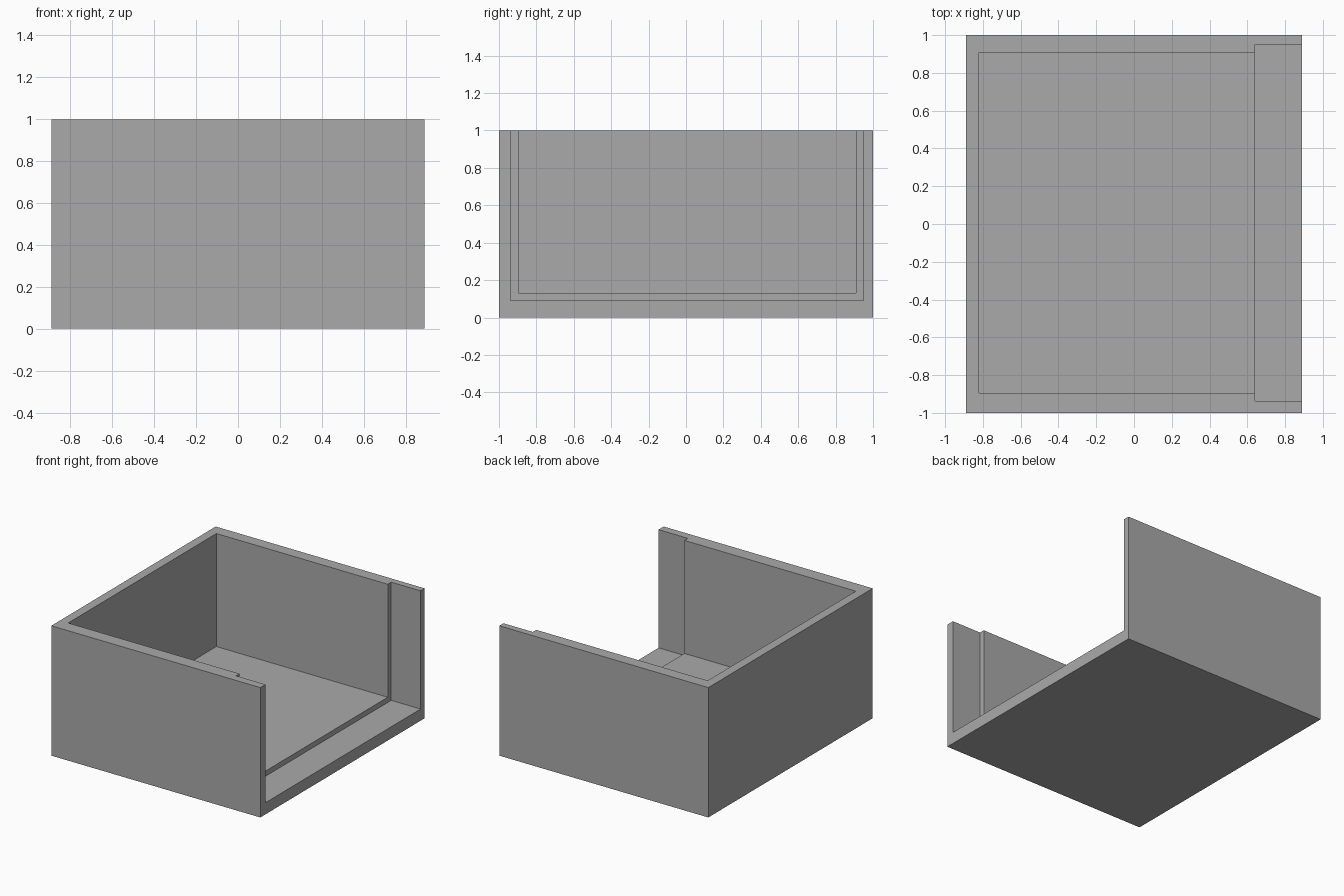
import bpy

if "Cube" in bpy.data.objects:
    bpy.data.objects.remove(bpy.data.objects["Cube"], do_unlink=True)

# Single grey material
grey = bpy.data.materials.new("grey")
grey.use_nodes = True
colour = (0.4, 0.4, 0.4, 1)
grey.diffuse_color = colour
grey.node_tree.nodes["Principled BSDF"].inputs["Base Color"].default_value = colour


def box(name, low, high):
    """Box between two opposite corners."""
    bpy.ops.mesh.primitive_cube_add(size=1)
    obj = bpy.context.object
    obj.name = name
    for v in obj.data.vertices:
        v.co = [a + (b - a) * (c + 0.5) for a, b, c in zip(low, high, v.co)]
    obj.data.materials.append(grey)
    return obj


def cut(target, cutter):
    """Subtract the cutter from the target, then discard it."""
    cutter.hide_render = True
    mod = target.modifiers.new("cut", "BOOLEAN")
    mod.operation = "DIFFERENCE"
    mod.solver = "EXACT"
    mod.object = cutter
    bpy.context.view_layer.objects.active = target
    bpy.ops.object.modifier_apply(modifier=mod.name)
    bpy.data.objects.remove(cutter, do_unlink=True)


# Outer block
tray = box("open_sided_tray", (-0.89, -1, 0), (0.89, 1, 1))

# Main cavity, open at the top and at the +x end
cut(tray, box("cavity_cutter", (-0.82, -0.895, 0.13), (1.2, 0.908, 1.3)))

# Wider, deeper rebate around the open end
cut(tray, box("rebate_cutter", (0.64, -0.937, 0.09), (1.3, 0.95, 1.4)))
